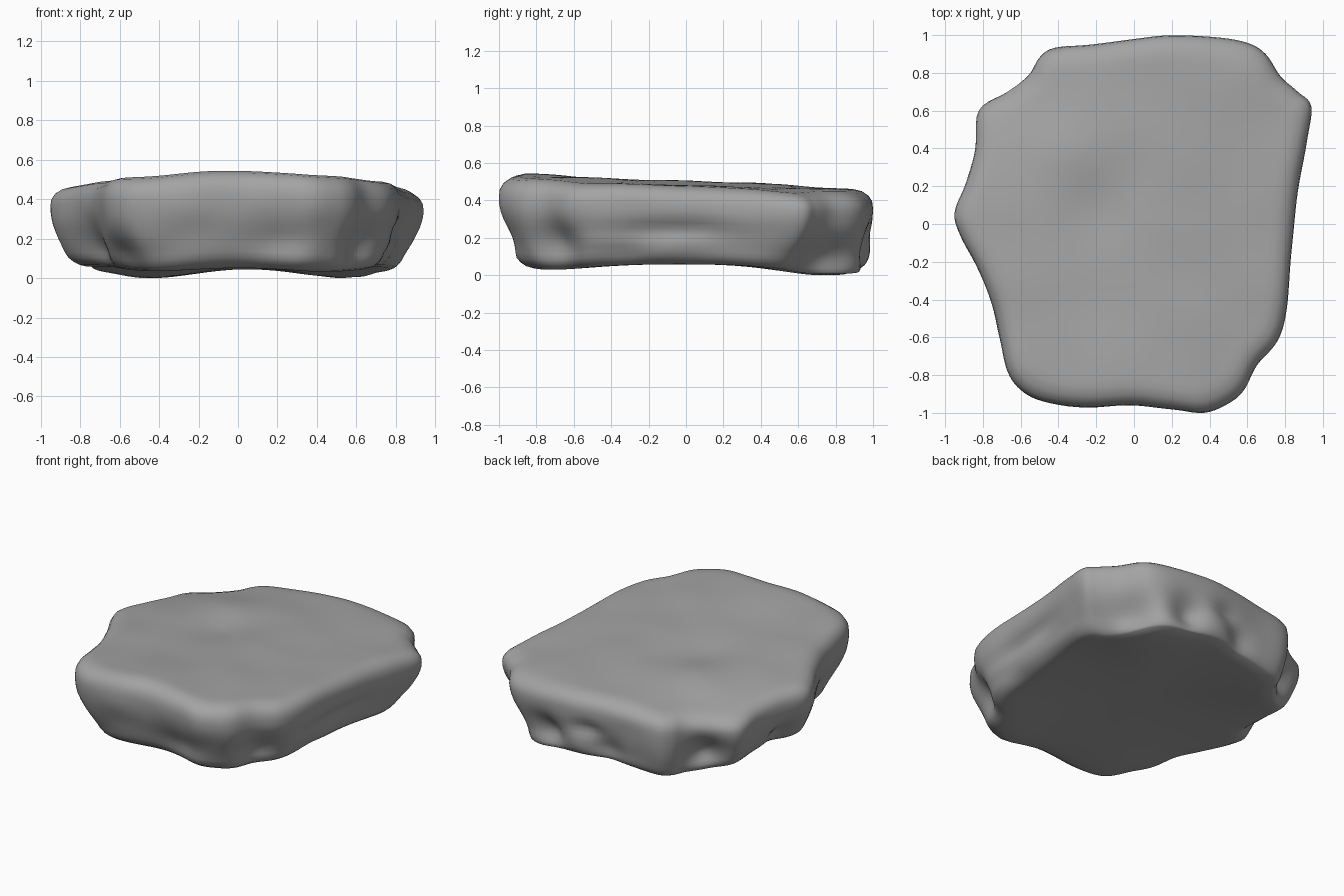
import bpy
import bmesh
import math
from mathutils import Vector, noise

cube = bpy.data.objects.get("Cube")
if cube:
    bpy.data.objects.remove(cube, do_unlink=True)

# Widest outline of the slab, counter-clockwise
OUTLINE = [
    (.85, 0), (.87, .2), (.91, .42), (.94, .62), (.87, .7), (.78, .78),
    (.7, .9), (.6, .96), (.42, .99), (.2, 1), (0, .98), (-.22, .95),
    (-.42, .93), (-.5, .88), (-.56, .79), (-.68, .7), (-.82, .6),
    (-.84, .4), (-.89, .22), (-.95, .06), (-.92, -.06), (-.83, -.23),
    (-.75, -.42), (-.71, -.6), (-.67, -.78), (-.6, -.88), (-.48, -.94),
    (-.25, -.97), (0, -.96), (.2, -.98), (.37, -1), (.5, -.95),
    (.58, -.88), (.65, -.75), (.76, -.62), (.81, -.45), (.83, -.2)]

# Side profile: (outline scale, height fraction)
PROFILE = [(.82, 0), (.855, .02), (.885, .06), (.91, .11), (.925, .17),
           (.94, .24), (.952, .31), (.963, .38), (.975, .46), (.987, .54),
           (.995, .62), (1, .7), (1, .78), (.995, .86), (.975, .93),
           (.94, .98), (.89, 1)]

# Chips in the side: (angle, height, angular width, height width, depth)
CHIPS = [(-74, .2, 14, .09, .035), (-47, .17, 9, .1, .06),
         (-128, .12, 7, .1, .08), (-150, .15, 9, .07, .03),
         (-5, .25, 24, .05, .03), (-22, .12, 8, .05, .02),
         (37, .07, 8, .13, .1), (51, .09, 8, .13, .1),
         (69, .15, 6, .1, .07), (86, .25, 6, .05, .03),
         (94, .12, 6, .08, .04), (132, .16, 7, .1, .08),
         (168, .15, 7, .08, .06)]


def smooth_outline(points, steps):
    """Closed smooth curve through the outline points."""
    result = []
    count = len(points)
    for i in range(count):
        a, b, c, d = (Vector(points[(i + k) % count]) for k in (-1, 0, 1, 2))
        for s in range(steps):
            t = s / steps
            result.append(b + (c - a) * t / 2
                          + (a * 2 - b * 5 + c * 4 - d) * t * t / 2
                          + (b * 3 - a - c * 3 + d) * t ** 3 / 2)
    return result


def bump(distance, width):
    return math.exp(-(distance / width) ** 2)


def top_height(x, y):
    """Gently sloping, weathered upper surface."""
    z = .512 - .035 * y - .05 * x * x - .015 * y * y
    # Lowered back corner, with a ridge and a hollow in front of it
    z -= .06 * bump(math.hypot(x + .72, y - .72), .4)
    z += .03 * bump(math.hypot(x + .4, y - .4), .22)
    z -= .025 * bump(math.hypot(x + .2, y - .1), .2)
    z -= .015 * bump(math.hypot(x + .15, y + .45), .25)
    z += .02 * bump(math.hypot(x, y + .8), .4)
    return z + .01 * noise.noise(Vector((x * 3, y * 3, 0)))


def base_height(x, y):
    """Underside that rests mostly on its back corners."""
    z = .068
    for cx, cy, drop in ((-.45, .75, .06), (.55, .75, .06),
                         (-.45, -.75, .025), (.5, -.75, .03)):
        z -= drop * bump(math.hypot(x - cx, y - cy), .35)
    return z


def chip_depth(angle, z):
    depth = 0
    for center, height, spread, tall, amount in CHIPS:
        turn = (angle - center + 180) % 360 - 180
        depth += amount * bump(turn, spread) * bump(z - height, tall)
    return depth


def side_point(p, scale, fraction):
    # The back wall is steeper than the front
    if fraction < .7 and p.y > 0:
        scale += (1 - scale) * .7 * p.y ** 2
    q = p * scale
    z = base_height(*q) * (1 - fraction) + top_height(*q) * fraction
    angle = math.degrees(math.atan2(p.y, p.x))
    inward = chip_depth(angle, z)
    inward += .02 * noise.noise(Vector((q.x * 4, q.y * 4, z * 7))) * (1 - fraction)
    q -= p.normalized() * inward
    return Vector((q.x, q.y, z))


def flat_rings(bm, edge, surface, scales):
    """Rings of vertices running from an edge ring towards the middle."""
    rings = []
    for s in scales:
        rings.append([bm.verts.new((v.co.x * s, v.co.y * s,
                                    surface(v.co.x * s, v.co.y * s)))
                      for v in edge])
    return rings


def bridge(bm, lower, upper):
    count = len(lower)
    for i in range(count):
        j = (i + 1) % count
        bm.faces.new((lower[i], lower[j], upper[j], upper[i]))


# Stone slab: underside, chipped wall and upper surface
bm = bmesh.new()
outline = smooth_outline(OUTLINE, 5)
wall = [[bm.verts.new(side_point(p, scale, fraction)) for p in outline]
        for scale, fraction in PROFILE]
under = flat_rings(bm, wall[0], base_height, (.2, .5, .75, .9))
upper = flat_rings(bm, wall[-1], top_height,
                   (.95, .88, .8, .7, .6, .5, .4, .3, .2, .1))
rings = under + wall + upper
for lower_ring, upper_ring in zip(rings, rings[1:]):
    bridge(bm, lower_ring, upper_ring)
bm.faces.new(reversed(rings[0]))
middle = bm.verts.new((0, 0, top_height(0, 0)))
last = rings[-1]
for i, vert in enumerate(last):
    bm.faces.new((vert, last[(i + 1) % len(last)], middle))
bmesh.ops.recalc_face_normals(bm, faces=bm.faces)

# Rest the slab on the ground
lowest = min(v.co.z for v in bm.verts)
bmesh.ops.translate(bm, verts=bm.verts, vec=(0, 0, -lowest))

mesh = bpy.data.meshes.new("stone_slab")
bm.to_mesh(mesh)
bm.free()
slab = bpy.data.objects.new("stone_slab", mesh)
bpy.context.collection.objects.link(slab)

# Plain grey stone
stone = bpy.data.materials.new("grey stone")
stone.use_nodes = True
color = (.37, .37, .37, 1)
stone.diffuse_color = color
stone.node_tree.nodes["Principled BSDF"].inputs["Base Color"].default_value = color
mesh.materials.append(stone)

bpy.context.view_layer.objects.active = slab
slab.select_set(True)
bpy.ops.object.shade_smooth_by_angle(angle=math.radians(60))
